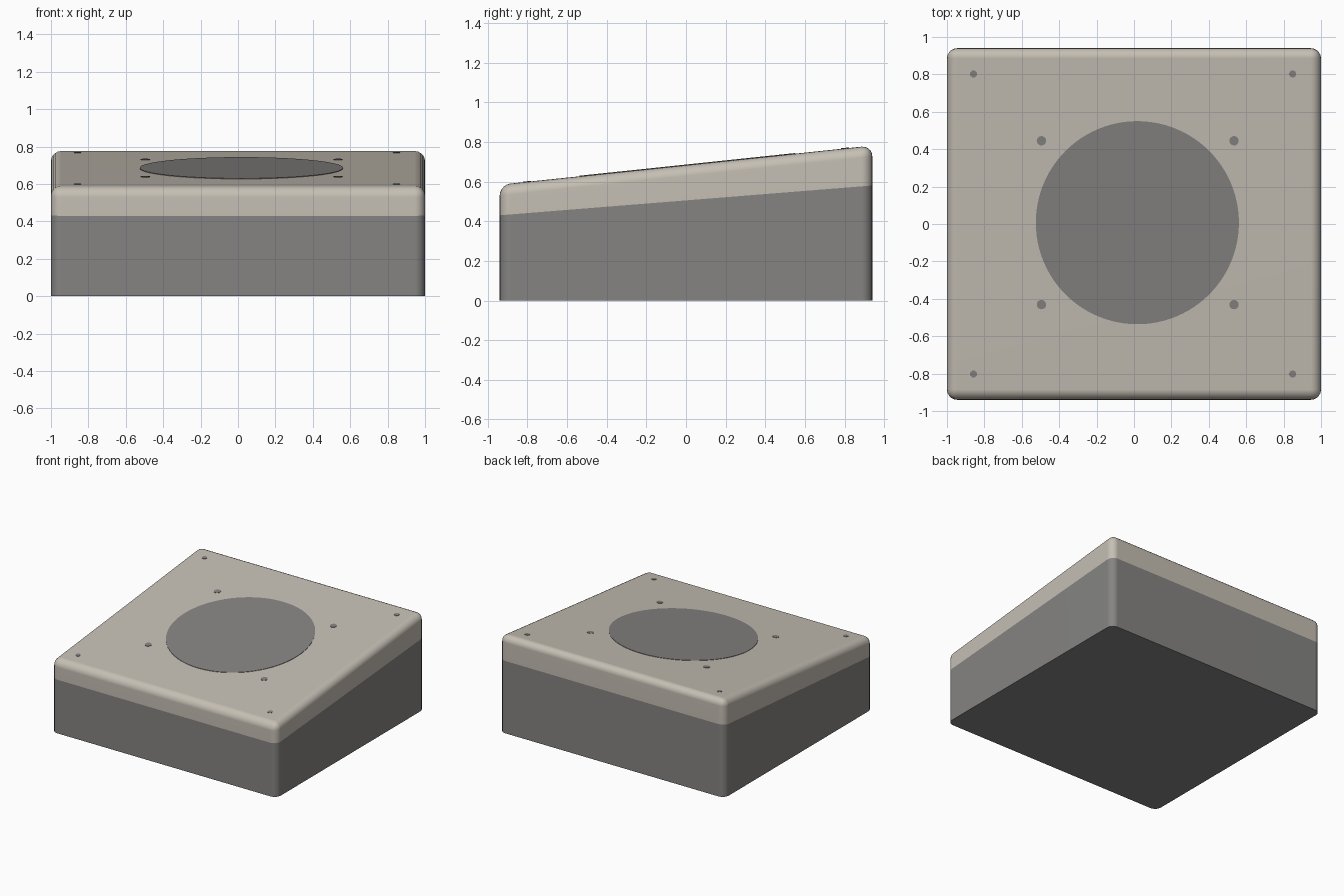
import bpy, bmesh
from mathutils import Vector

if "Cube" in bpy.data.objects:
    bpy.data.objects.remove(bpy.data.objects["Cube"])

SLOPE = 0.105          # tilt of the top panel
TOP = 0.683            # panel height at the middle
SEAM, SEAM_SLOPE = 0.505, 0.08
HX, HY = 1.0, 0.94


def material(name, rgb):
    m = bpy.data.materials.new(name)
    m.diffuse_color = (*rgb, 1)
    m.use_nodes = True
    m.node_tree.nodes["Principled BSDF"].inputs["Base Color"].default_value = m.diffuse_color
    return m


grey = material("dark grey", (0.235, 0.231, 0.223))
beige = material("warm beige", (0.56, 0.52, 0.455))


def finish(bm, name, mat):
    bmesh.ops.recalc_face_normals(bm, faces=bm.faces)
    me = bpy.data.meshes.new(name)
    bm.to_mesh(me)
    bm.free()
    ob = bpy.data.objects.new(name, me)
    bpy.context.collection.objects.link(ob)
    me.materials.append(mat)
    bpy.ops.object.select_all(action='DESELECT')
    ob.select_set(True)
    bpy.context.view_layer.objects.active = ob
    bpy.ops.object.shade_smooth_by_angle(angle=0.6)
    mod = ob.modifiers.new("flat_normals", 'WEIGHTED_NORMAL')
    mod.keep_sharp = True
    return ob


def housing(name, mat, keep_top):
    """Sloped rounded box, cut along the tilted seam."""
    bm = bmesh.new()
    bmesh.ops.create_cube(bm, size=2)
    for v in bm.verts:
        up = v.co.z > 0
        v.co.x *= HX
        v.co.y *= HY
        v.co.z = TOP + SLOPE * v.co.y if up else 0
    edges = [e for e in bm.edges if max(v.co.z for v in e.verts) > 0.01]
    bmesh.ops.bevel(bm, geom=edges, offset=0.055, segments=5, profile=0.5,
                    affect='EDGES', clamp_overlap=True)
    bmesh.ops.bisect_plane(bm, geom=bm.verts[:] + bm.edges[:] + bm.faces[:],
                           plane_co=(0, 0, SEAM),
                           plane_no=Vector((0, -SEAM_SLOPE, 1)).normalized(),
                           clear_inner=keep_top, clear_outer=not keep_top)
    return finish(bm, name, mat)


def disc(name, x, y, r, sides):
    """Thin plate lying on the tilted panel."""
    bm = bmesh.new()
    bmesh.ops.create_cone(bm, cap_ends=True, segments=sides,
                          radius1=r, radius2=r, depth=0.006)
    for v in bm.verts:
        v.co.x += x
        v.co.y += y
        v.co.z += TOP + SLOPE * v.co.y
    return finish(bm, name, grey)


# Two halves of the case
housing("base", grey, False)
housing("lid", beige, True)

# Round centre panel
disc("centre_disc", 0.018, 0.007, 0.543, 96)

# Screws around the disc and in the corners
for i, (sx, sy) in enumerate([(-1, -1), (1, -1), (-1, 1), (1, 1)]):
    disc(f"inner_screw_{i}", 0.02 + 0.515 * sx, 0.007 + 0.438 * sy, 0.025, 20)
    disc(f"corner_screw_{i}", -0.005 + 0.853 * sx, 0.802 * sy, 0.019, 20)
